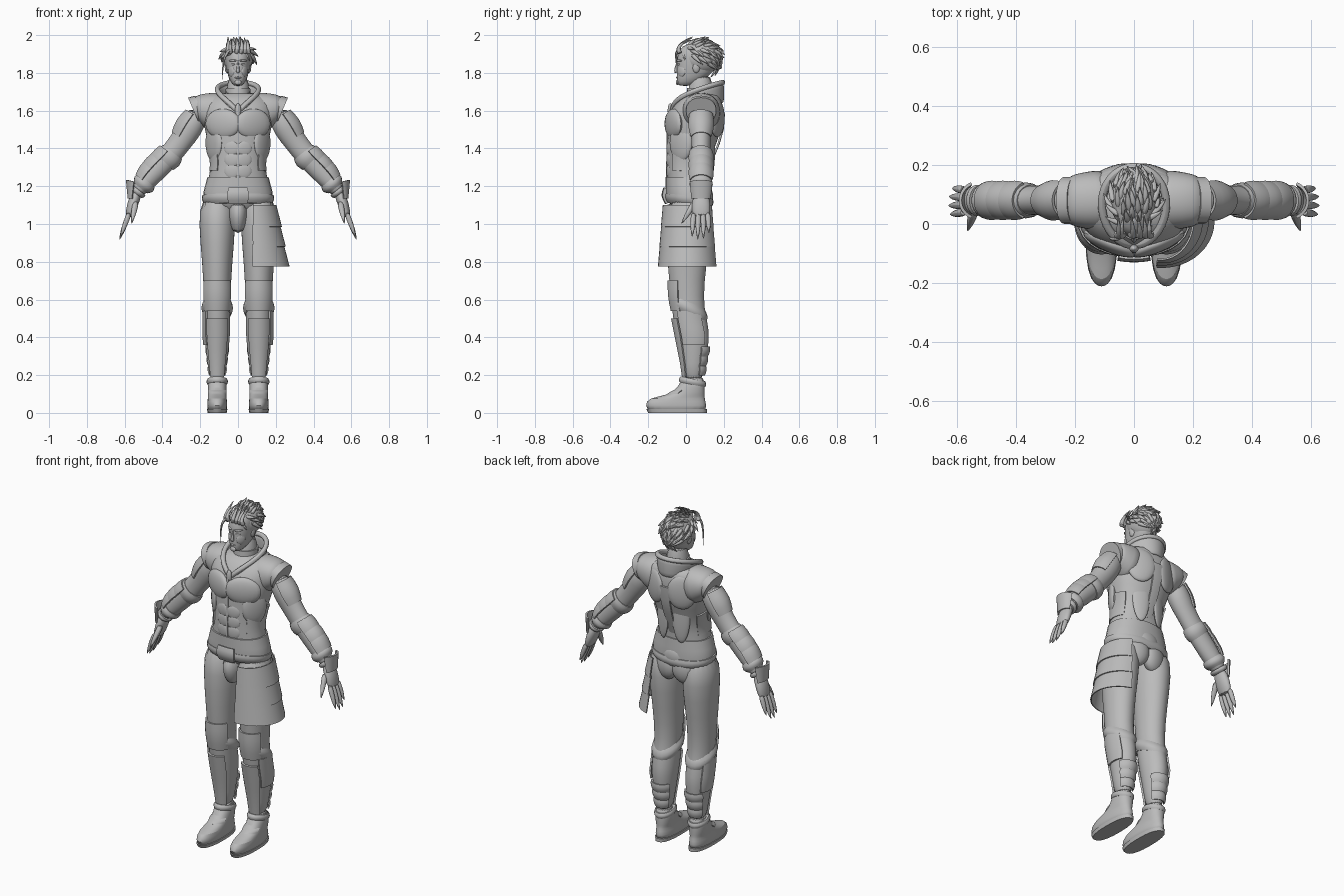
import bpy, bmesh, math, random
from mathutils import Vector, Matrix

if "Cube" in bpy.data.objects:
    bpy.data.objects.remove(bpy.data.objects["Cube"])

GREY = (0.5, 0.5, 0.5, 1)
material = bpy.data.materials.new("plain grey")
material.use_nodes = True
material.diffuse_color = GREY
material.node_tree.nodes["Principled BSDF"].inputs["Base Color"].default_value = GREY
X, Y, Z = Vector((1, 0, 0)), Vector((0, 1, 0)), Vector((0, 0, 1))
FRONT, BACK, OUTER = (-150, -30), (30, 150), (-70, 70)


def rounded(value, power):
    return math.copysign(abs(value) ** (2 / power), value)


def add_tube(bm, rings, sides=20, power=2, flat=False, side_axis=Y, arc=None, tilt=0):
    """Skin rings (x, y, z, a, b); flat keeps them level, arc leaves an open strip."""
    points, loops = [Vector(ring[:3]) for ring in rings], []
    last = len(points) - 1
    start, end = arc or (0, 360)
    for i, ring in enumerate(rings):
        along = Z if flat else (points[min(i + 1, last)] - points[max(i - 1, 0)]).normalized()
        v = (side_axis - along * side_axis.dot(along)).normalized()
        u = v.cross(along)
        loop = []
        for k in range(sides):
            angle = math.radians(start + (end - start) * k / (sides - 1 if arc else sides))
            offset = u * ring[3] * rounded(math.cos(angle), power) + v * ring[4] * rounded(math.sin(angle), power)
            offset.z += tilt * offset.y
            loop.append(bm.verts.new(points[i] + offset))
        loops.append(loop)
    for low, high in zip(loops, loops[1:]):
        for k in range(sides - 1 if arc else sides):
            j = (k + 1) % sides
            bm.faces.new((low[k], low[j], high[j], high[k]))
    if not arc:
        bm.faces.new(loops[0][::-1])
        bm.faces.new(loops[-1])


def finish(bm, name, smooth=1, mirror=False, thick=0):
    bmesh.ops.recalc_face_normals(bm, faces=bm.faces)
    mesh = bpy.data.meshes.new(name)
    bm.to_mesh(mesh)
    bm.free()
    mesh.materials.append(material)
    part = bpy.data.objects.new(name, mesh)
    bpy.context.collection.objects.link(part)
    if thick:
        solid = part.modifiers.new("thickness", "SOLIDIFY")
        solid.thickness, solid.offset = thick, 0
    if smooth:
        subdivision = part.modifiers.new("smooth", "SUBSURF")
        subdivision.levels = subdivision.render_levels = smooth
    elif thick:
        part.modifiers.new("crisp rim", "EDGE_SPLIT").split_angle = math.radians(40)
    if mirror:
        part.modifiers.new("mirror", "MIRROR")
    bpy.ops.object.select_all(action="DESELECT")
    part.select_set(True)
    bpy.context.view_layer.objects.active = part
    bpy.ops.object.shade_smooth_by_angle(angle=math.radians(40))


def loft(name, rings, smooth=1, mirror=False, thick=0, **shape):
    bm = bmesh.new()
    add_tube(bm, rings, **shape)
    finish(bm, name, smooth, mirror, thick)


def level(x, *rows):
    """Rows of height, front, back and half width become level rings."""
    return [(x, (front + back) / 2, z, half, (back - front) / 2) for z, front, back, half in rows]


def ring_at(host, z):
    for low, high in zip(host, host[1:]):
        if z <= high[2]:
            break
    t = (z - low[2]) / (high[2] - low[2])
    return [p + (q - p) * t for p, q in zip(low, high)]


def shell(name, host, low, high, grow, bulge=0, thick=0, **options):
    """A plate or band that follows a stretch of its host part."""
    rings = []
    for k in range(5):
        x, y, z, a, b = ring_at(host, low + (high - low) * k / 4)
        extra = grow + bulge * math.sin(math.pi * k / 4)
        rings.append((x, y, z, a + extra, b + extra))
    loft(name, rings, smooth=0, thick=thick, **options)


def bump(name, host, z, angle, wide, deep, tall):
    """A rounded swelling on a host part; off-centre ones are mirrored."""
    x, y, z, a, b = ring_at(host, z)
    turn = math.radians(angle)
    outward = Vector((math.cos(turn) / a, math.sin(turn) / b, 0)).normalized()
    spot = Vector((x + a * math.cos(turn), y + b * math.sin(turn), z)) - outward * deep / 2
    bm = bmesh.new()
    spin = Matrix.Rotation(math.atan2(outward.y, outward.x), 4, "Z")
    place = Matrix.Translation(spot) @ spin @ Matrix.Diagonal((deep, wide, tall, 1))
    bmesh.ops.create_uvsphere(bm, u_segments=20, v_segments=12, radius=1, matrix=place)
    finish(bm, name, smooth=0, mirror=abs(angle) != 90)


def spike(bm, points, radius, power=2, **shape):
    """A tube that tapers to a point."""
    count = len(points) - 1
    sizes = [radius * max(1 - (i / count) ** power, .1) for i in range(count + 1)]
    add_tube(bm, [(*p, r, r) for p, r in zip(points, sizes)], sides=8, **shape)


# Main body shapes, listed from the bottom up
torso = level(0, (1.06, -.08, .12, .15), (1.15, -.1, .13, .18), (1.3, -.1, .12, .14), (1.4, -.1, .15, .15),
              (1.5, -.1, .19, .18), (1.6, -.09, .2, .19), (1.66, -.04, .19, .18), (1.7, 0, .17, .1))
leg = level(.11, (.17, -.01, .09, .04), (.25, -.02, .1, .05), (.4, -.05, .13, .07), (.5, -.07, .11, .07),
            (.6, -.08, .09, .07), (.8, -.1, .11, .08), (1, -.11, .14, .1), (1.15, -.09, .12, .09))
arm = [(x, .08, z, a, b) for x, z, a, b in ((.54, 1.16, .03, .04), (.5, 1.21, .05, .05), (.44, 1.28, .06, .05),
                                            (.37, 1.35, .06, .05), (.3, 1.44, .06, .05), (.26, 1.5, .07, .06),
                                            (.2, 1.6, .06, .06))]
head = level(0, (1.73, -.04, .03, .02), (1.75, -.05, .07, .04), (1.8, -.05, .15, .06), (1.87, -.05, .17, .07),
             (1.92, -.04, .17, .07), (1.96, 0, .14, .05))
boot = level(.11, (0, -.2, .11, .05), (.04, -.22, .11, .055), (.08, -.2, .1, .05), (.09, -.11, .1, .05),
             (.13, -.04, .1, .05), (.2, -.02, .1, .05))
loft("torso", torso, flat=True, power=2.2, sides=24)
loft("leg", leg, flat=True, mirror=True)
loft("arm", arm, mirror=True)
loft("head", head, flat=True, power=2.2)
loft("boot", boot, flat=True, mirror=True, power=2.3)

# Jacket and back
bump("chest_muscle", torso, 1.53, -62, wide=.1, deep=.03, tall=.08)
bump("side_muscle", torso, 1.43, -30, wide=.07, deep=.025, tall=.1)
bump("shoulder_blade", torso, 1.56, 60, wide=.08, deep=.025, tall=.1)
bump("back_muscle", torso, 1.4, 65, wide=.05, deep=.016, tall=.16)
for z in (1.28, 1.34, 1.4):
    bump("stomach_muscle", torso, z, -76, wide=.04, deep=.01, tall=.04)
shell("chest_seam", torso, 1.22, 1.6, grow=.001, arc=(-92, -88), sides=3, thick=.008)
shell("spine_plate", torso, 1.3, 1.6, grow=.002, bulge=.004, arc=(81, 99), sides=7, thick=.01)
shell("side_panel", torso, 1.28, 1.42, grow=.003, arc=(-45, 30), thick=.008, power=2.2, mirror=True)
shell("jacket_hem", torso, 1.14, 1.25, grow=.008, flat=True, sides=28, power=2.2)
shell("belt", torso, 1.1, 1.15, grow=.01, bulge=.008, flat=True, tilt=-.1, sides=28, power=2.2)
shell("buckle", torso, 1.11, 1.19, grow=.01, bulge=.01, arc=(-106, -74), sides=9, flat=True, thick=.02)
loft("groin_guard", level(0, (.95, -.08, 0, .03), (1.03, -.12, .03, .05), (1.12, -.12, .04, .05)), flat=True)
bump("seat_pad", torso, 1.07, 62, wide=.08, deep=.05, tall=.09)
bump("back_pouch", torso, 1.14, 90, wide=.07, deep=.03, tall=.06)

# Shoulders with sleeve rims
shoulder = [(.08, .08, 1.58, .12, .11), (.15, .08, 1.6, .1, .1), (.2, .08, 1.61, .08, .09), (.23, .08, 1.6, .07, .08)]
loft("shoulder", shoulder, mirror=True, power=2.2)
loft("sleeve_rim", [(.2, .08, 1.615, .07, .08), (.235, .08, 1.6, .075, .08)], smooth=0, mirror=True, power=2.2)

# Arm guards
shell("upper_arm_plate", arm, 1.45, 1.57, grow=.002, bulge=.006, arc=OUTER, thick=.01, mirror=True)
shell("elbow_cuff", arm, 1.33, 1.38, grow=.003, bulge=.008, mirror=True)
for z in (1.25, 1.29, 1.33):
    shell("forearm_plate", arm, z - .03, z + .04, grow=.01, bulge=.006, arc=OUTER, thick=.01, mirror=True)
shell("gauntlet_band", arm, 1.19, 1.23, grow=.002, bulge=.01, mirror=True)
shell("wrist_ring", arm, 1.16, 1.18, grow=.005, bulge=.006, mirror=True)
loft("wrist_guard", [(.55, .08, 1.13, .03, .05), (.53, .08, 1.22, .06, .06)], arc=OUTER, smooth=0, thick=.01,
     mirror=True)

# Hands
loft("palm", [(.53, .08, 1.18, .03, .04), (.56, .08, 1.1, .03, .05), (.58, .08, 1.03, .02, .05)], mirror=True)
bm = bmesh.new()
for i, length in enumerate((.13, .145, .14, .11)):
    base, spread = Vector((.575, .04 + .025 * i, 1.06)), .04 * (i - 1.5)
    step = Vector((.37, spread, -1)) * length / 4
    spike(bm, [base + step * k for k in range(5)], radius=.015, power=4)
base, step = Vector((.54, .05, 1.12)), Vector((.008, -.025, -.04))
spike(bm, [base + step * k for k in range(4)], radius=.018, power=3)
finish(bm, "fingers", mirror=True)

# Leg armour
shell("knee_plate", leg, .54, .7, grow=.002, bulge=.006, arc=FRONT, flat=True, thick=.01, mirror=True)
shell("knee_band", leg, .52, .59, grow=.002, bulge=.012, flat=True, tilt=-.4, mirror=True)
shell("shin_plate", leg, .19, .5, grow=.004, arc=(-135, -45), flat=True, thick=.01, mirror=True)
shell("outer_calf_plate", leg, .36, .54, grow=.004, arc=(-40, 40), flat=True, thick=.01, mirror=True)
for z in (.2, .25, .3):
    shell("calf_band", leg, z, z + .05, grow=.002, bulge=.006, arc=BACK, flat=True, thick=.008, mirror=True)

# Boot details
loft("sole", level(.11, (0, -.2, .11, .05), (.02, -.21, .11, .054)), flat=True, smooth=0, power=2.4, mirror=True)
shell("boot_cuff", boot, .15, .18, grow=.001, bulge=.006, flat=True, tilt=-.2, mirror=True)
shell("boot_strap", boot, .1, .12, grow=.002, bulge=.003, flat=True, arc=FRONT, thick=.006, mirror=True)

# Layered hip skirt on the left
for i in range(3):
    top, wide, deep = 1.1 - .105 * i, .11 + .02 * i, .13 + .008 * i
    loft("hip_skirt", [(.095, .01, top - .115, wide + .025, deep + .01), (.09, .01, top, wide, deep)],
         arc=(-96, 72), flat=True, thick=.006, smooth=0)

# Neck and raised collar
neck = level(0, (1.6, 0, .15, .07), (1.69, .01, .14, .06), (1.8, .02, .14, .055))
loft("neck", neck, flat=True)
shell("neck_band", neck, 1.69, 1.72, grow=.006, flat=True)
bm, roll = bmesh.new(), bmesh.new()
rows = []
for t in range(3):
    row = []
    for k in range(25):
        turn = math.radians(15 * k)
        rise = (.5 + .5 * -math.cos(turn)) ** .38
        front = 1.15 if math.cos(turn) > 0 else 1
        height = 1.56 + .015 * t + (.08 + .04 * t) * rise
        row.append(Vector(((.09 + .01 * t) * math.sin(turn), .07 - .125 * front * math.cos(turn), height)))
    rows.append([bm.verts.new(point) for point in row])
for low, high in zip(rows, rows[1:]):
    for k in range(24):
        bm.faces.new((low[k], low[k + 1], high[k + 1], high[k]))
add_tube(roll, [(*point, .015, .015) for point in row], sides=8, side_axis=Z)
finish(bm, "collar", thick=.016)
finish(roll, "collar_roll")
bump("collar_clasp", torso, 1.6, -90, wide=.016, deep=.014, tall=.04)

# Face
bm = bmesh.new()
spike(bm, [Vector((0, y, z)) for y, z in ((-.05, 1.8), (-.055, 1.81), (-.05, 1.84), (-.045, 1.87))], radius=.012)
finish(bm, "nose")
bump("brow", head, 1.865, -65, wide=.025, deep=.007, tall=.006)
bump("eye", head, 1.845, -65, wide=.015, deep=.004, tall=.005)
bump("cheek", head, 1.81, -50, wide=.025, deep=.008, tall=.03)
bump("lips", head, 1.775, -90, wide=.018, deep=.006, tall=.005)
bump("chin", head, 1.75, -90, wide=.018, deep=.008, tall=.014)
bump("ear", head, 1.83, 0, wide=.02, deep=.012, tall=.03)

# Hair cap with swept locks
middle, size = Vector((0, .08, 1.88)), Vector((.08, .105, .09))
bm = bmesh.new()
bmesh.ops.create_uvsphere(bm, u_segments=24, v_segments=16, radius=1,
                          matrix=Matrix.Translation(middle) @ Matrix.Diagonal((*size, 1)))
finish(bm, "hair_cap", smooth=0)
random.seed(4)
bm = bmesh.new()
for i in range(110):
    up = 1 - 1.45 * i / 110
    flat = math.sqrt(1 - up * up)
    normal = Vector((flat * math.cos(2.4 * i), flat * math.sin(2.4 * i), up))
    if normal.y < -.5 and up < .4 or up < 0 and normal.y < .25:
        continue
    root = middle + normal * size
    sweep = Vector((random.uniform(-.2, .2) - normal.x * .2, .8, .2 if up > .6 else -.6))
    sweep = (sweep - normal * sweep.dot(normal)).normalized() * random.uniform(.02, .03)
    lift = .007 if up > .5 else .002
    path = [root + sweep * k + normal * lift * (k - 1) - normal * .002 * k * k for k in range(4)]
    for point in path:
        point.z = min(point.z, 1.996)
    spike(bm, path, radius=.013, side_axis=X)

# Fringe lifted off the forehead and a long strand on the right
for i in range(6):
    x, lean = .024 * (i - 2.5), random.uniform(-.01, .01)
    spike(bm, [Vector((x, -.03, 1.9)), Vector((x + lean, -.045, 1.925)), Vector((x + lean, -.025, 1.96)),
               Vector((x * .9, .04, 1.985 + lean))], radius=.016, side_axis=X)
spike(bm, [Vector((-.03, -.03, 1.93)), Vector((-.06, -.055, 1.91)), Vector((-.08, -.05, 1.86)),
           Vector((-.085, -.04, 1.75))], radius=.01, side_axis=X)
finish(bm, "hair_locks")
